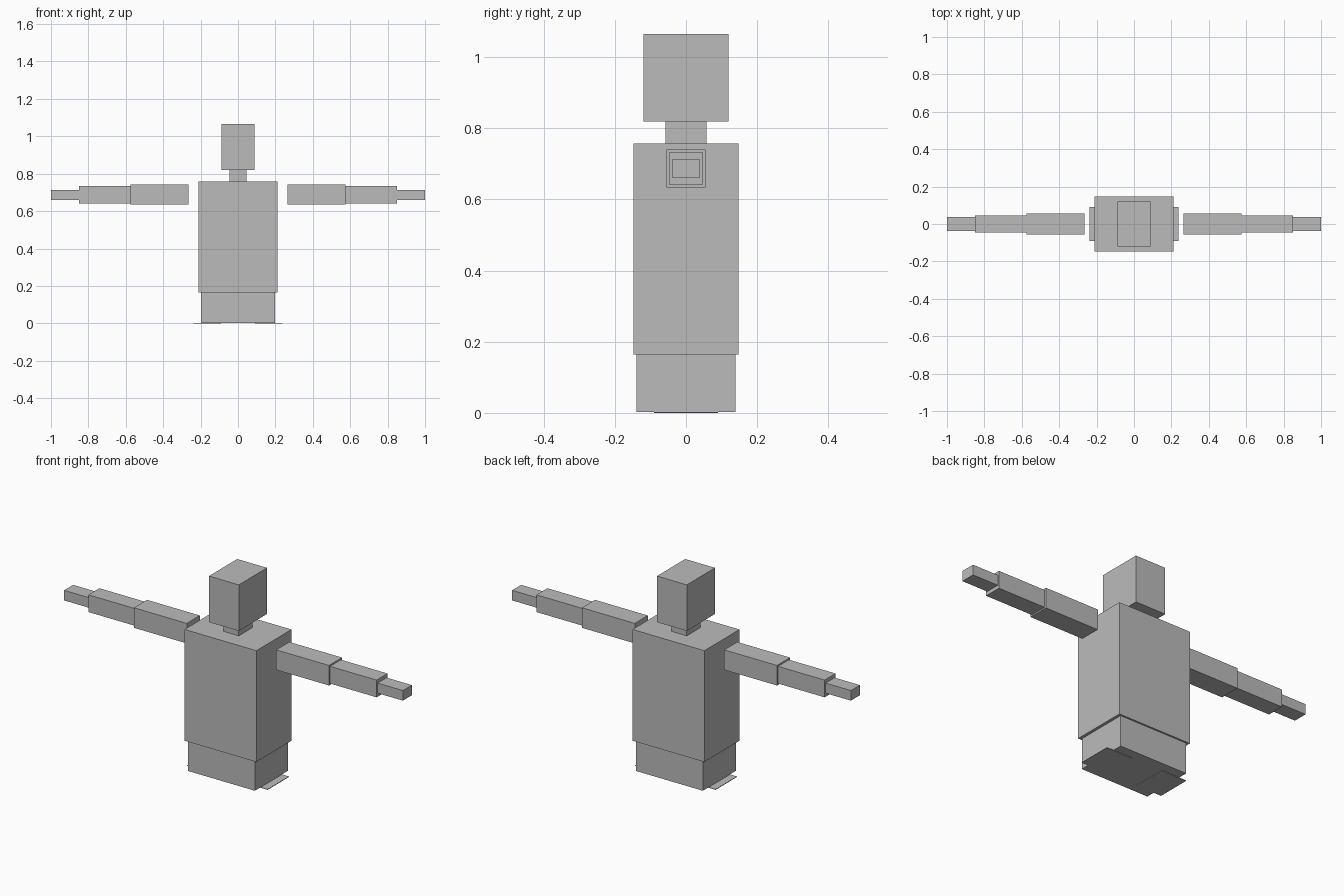
import bpy

if "Cube" in bpy.data.objects:
    bpy.data.objects.remove(bpy.data.objects["Cube"])

grey = bpy.data.materials.new("plain_grey")
grey.diffuse_color = (0.5, 0.5, 0.5, 1)
grey.use_nodes = True
grey.node_tree.nodes["Principled BSDF"].inputs["Base Color"].default_value = grey.diffuse_color


def box(name, x, y, z):
    """Box spanning the given (min, max) range on each axis."""
    bpy.ops.mesh.primitive_cube_add(size=1)
    ob = bpy.context.object
    ob.name = name
    spans = (x, y, z)
    for v in ob.data.vertices:
        v.co = [s[1] if c > 0 else s[0] for c, s in zip(v.co, spans)]
    ob.data.materials.append(grey)
    return ob


def mirrored_box(name, x, y, z):
    """Box on the right with a mirrored copy on the left."""
    ob = box(name, x, y, z)
    ob.modifiers.new("left_copy", 'MIRROR').use_axis[0] = True
    return ob


# Body column
box("pelvis", (-0.197, 0.197), (-0.139, 0.139), (0.003, 0.164))
box("torso", (-0.212, 0.212), (-0.148, 0.148), (0.164, 0.758))
box("neck", (-0.045, 0.045), (-0.058, 0.058), (0.758, 0.819))
box("head", (-0.088, 0.088), (-0.119, 0.119), (0.819, 1.065))

# Outstretched arms, stepping down toward the hands
mirrored_box("upper_arms", (0.264, 0.576), (-0.055, 0.055), (0.634, 0.741))
mirrored_box("forearms", (0.576, 0.851), (-0.046, 0.046), (0.641, 0.733))
mirrored_box("hands", (0.851, 1.0), (-0.038, 0.038), (0.660, 0.714))

# Thin foot plates
mirrored_box("feet", (0.092, 0.238), (-0.09, 0.09), (0.0, 0.003))
